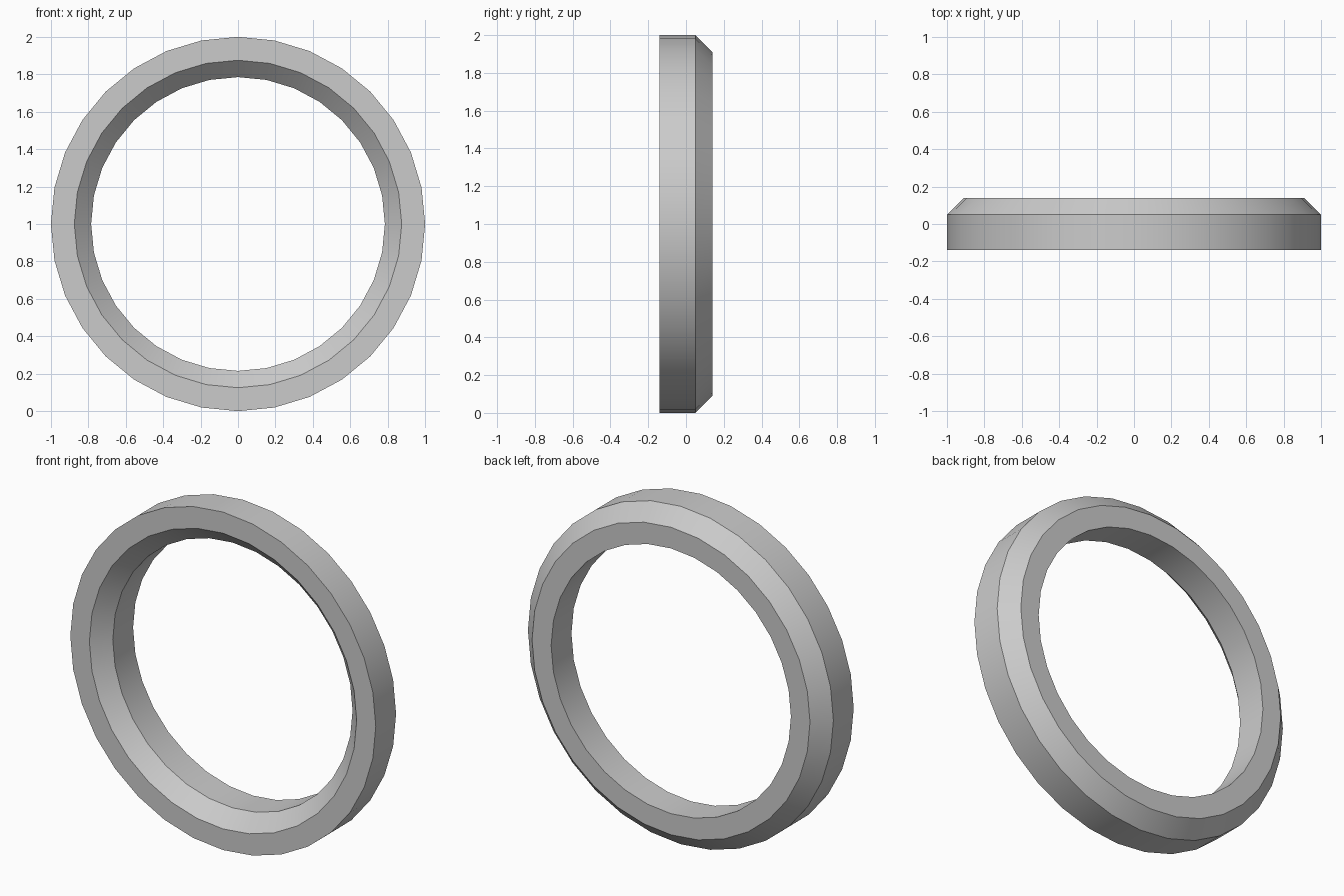
import bpy
import bmesh
from math import cos, sin, tau, radians

default = bpy.data.objects.get("Cube")
if default:
    bpy.data.objects.remove(default, do_unlink=True)

# Plain grey finish
grey = bpy.data.materials.new("light_grey")
grey.use_nodes = True
colour = (0.6, 0.6, 0.6, 1)
grey.diffuse_color = colour
grey.node_tree.nodes["Principled BSDF"].inputs["Base Color"].default_value = colour

# Ring cross-section as (radius, depth), chamfered at outer back and inner front
SIDES = 32
profile = [(1.0, -0.14), (1.0, 0.05), (0.91, 0.14),
           (0.785, 0.14), (0.785, -0.05), (0.875, -0.14)]

# Sweep the closed section around the y axis
bm = bmesh.new()
loops = []
for i in range(SIDES):
    a = tau * i / SIDES
    loops.append([bm.verts.new((r * cos(a), y, 1 + r * sin(a))) for r, y in profile])
for i in range(SIDES):
    here, there = loops[i], loops[(i + 1) % SIDES]
    for j in range(len(profile)):
        k = (j + 1) % len(profile)
        bm.faces.new((here[j], here[k], there[k], there[j]))
bmesh.ops.recalc_face_normals(bm, faces=bm.faces)

mesh = bpy.data.meshes.new("ring")
bm.to_mesh(mesh)
bm.free()
mesh.materials.append(grey)
ring = bpy.data.objects.new("ring", mesh)
bpy.context.collection.objects.link(ring)

# Smooth around the ring, crisp at the chamfers
bpy.ops.object.select_all(action="DESELECT")
ring.select_set(True)
bpy.context.view_layer.objects.active = ring
bpy.ops.object.shade_smooth_by_angle(angle=radians(30))
